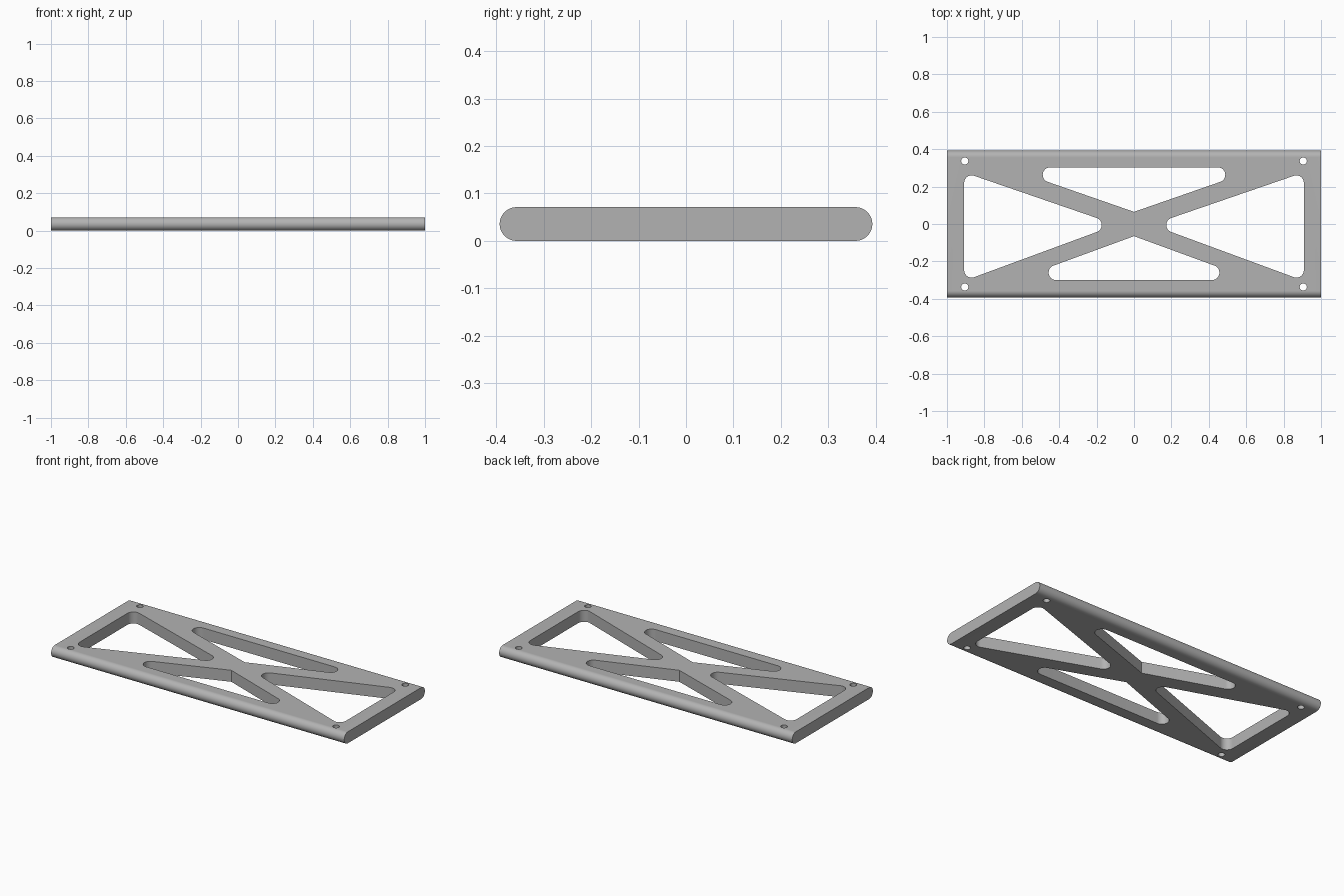
import bpy, bmesh, math
from mathutils import Vector

if "Cube" in bpy.data.objects:
    bpy.data.objects.remove(bpy.data.objects["Cube"], do_unlink=True)

LENGTH, HALF_WIDTH, THICK = 2.0, 0.393, 0.071
FILLET = 0.04

grey = bpy.data.materials.new("plain grey")
grey.use_nodes = True
colour = (0.45, 0.45, 0.45, 1)
grey.diffuse_color = colour
grey.node_tree.nodes["Principled BSDF"].inputs["Base Color"].default_value = colour


def prism(name, points, direction):
    """Extrude a closed outline of 3D points along a direction."""
    bm = bmesh.new()
    face = bm.faces.new([bm.verts.new(p) for p in points])
    top = bmesh.ops.extrude_face_region(bm, geom=[face])["geom"]
    bmesh.ops.translate(bm, vec=direction,
                        verts=[g for g in top if isinstance(g, bmesh.types.BMVert)])
    bmesh.ops.recalc_face_normals(bm, faces=bm.faces)
    mesh = bpy.data.meshes.new(name)
    bm.to_mesh(mesh)
    bm.free()
    mesh.materials.append(grey)
    obj = bpy.data.objects.new(name, mesh)
    bpy.context.collection.objects.link(obj)
    return obj


def arc(cx, cy, r, start, sweep, steps):
    return [(cx + r * math.cos(start + sweep * i / steps),
             cy + r * math.sin(start + sweep * i / steps)) for i in range(steps + 1)]


def rounded(corners, sharp=()):
    """Round every corner of a polygon except the listed sharp ones."""
    out = []
    for i, c in enumerate(corners):
        p = Vector(c)
        if i in sharp:
            out.append(c)
            continue
        a = (Vector(corners[i - 1]) - p).normalized()
        b = (Vector(corners[(i + 1) % len(corners)]) - p).normalized()
        half = a.angle(b) / 2
        centre = p + (a + b).normalized() * FILLET / math.sin(half)
        start = p + a * FILLET / math.tan(half) - centre
        end = p + b * FILLET / math.tan(half) - centre
        sweep = math.atan2(start.x * end.y - start.y * end.x, start.dot(end))
        out += arc(*centre, FILLET, math.atan2(start.y, start.x), sweep, 16)
    return out


# Plate with fully rounded long edges
r = THICK / 2
flat = HALF_WIDTH - r
profile = (arc(flat, r, r, -math.pi / 2, math.pi, 32)
           + arc(-flat, r, r, math.pi / 2, math.pi, 32))
plate = prism("brace_plate", [(-LENGTH / 2, y, z) for y, z in profile], (LENGTH, 0, 0))

# Openings between the crossed braces, and the corner screw holes
openings = [
    rounded([(-0.685, 0.303), (0, 0.065), (0.685, 0.303)], sharp=(1,)),
    rounded([(-0.642, -0.30), (0.642, -0.30), (0, -0.065)], sharp=(2,)),
]
for side in (-1, 1):
    openings.append(rounded([(side * 0.908, 0.276), (side * 0.908, -0.304),
                             (side * 0.094, -0.004)]))
    for y in (-0.337, 0.337):
        openings.append(arc(side * 0.905, y, 0.019, 0, math.tau, 32)[:-1])

bpy.context.view_layer.objects.active = plate
plate.select_set(True)
for outline in openings:
    cutter = prism("opening_cutter", [(x, y, -0.1) for x, y in outline], (0, 0, 0.3))
    cutter.hide_render = True
    cut = plate.modifiers.new("opening", "BOOLEAN")
    cut.operation, cut.solver, cut.object = "DIFFERENCE", "EXACT", cutter
    bpy.ops.object.modifier_apply(modifier=cut.name)
    bpy.data.objects.remove(cutter, do_unlink=True)

bpy.ops.object.shade_smooth_by_angle(angle=math.radians(30))
